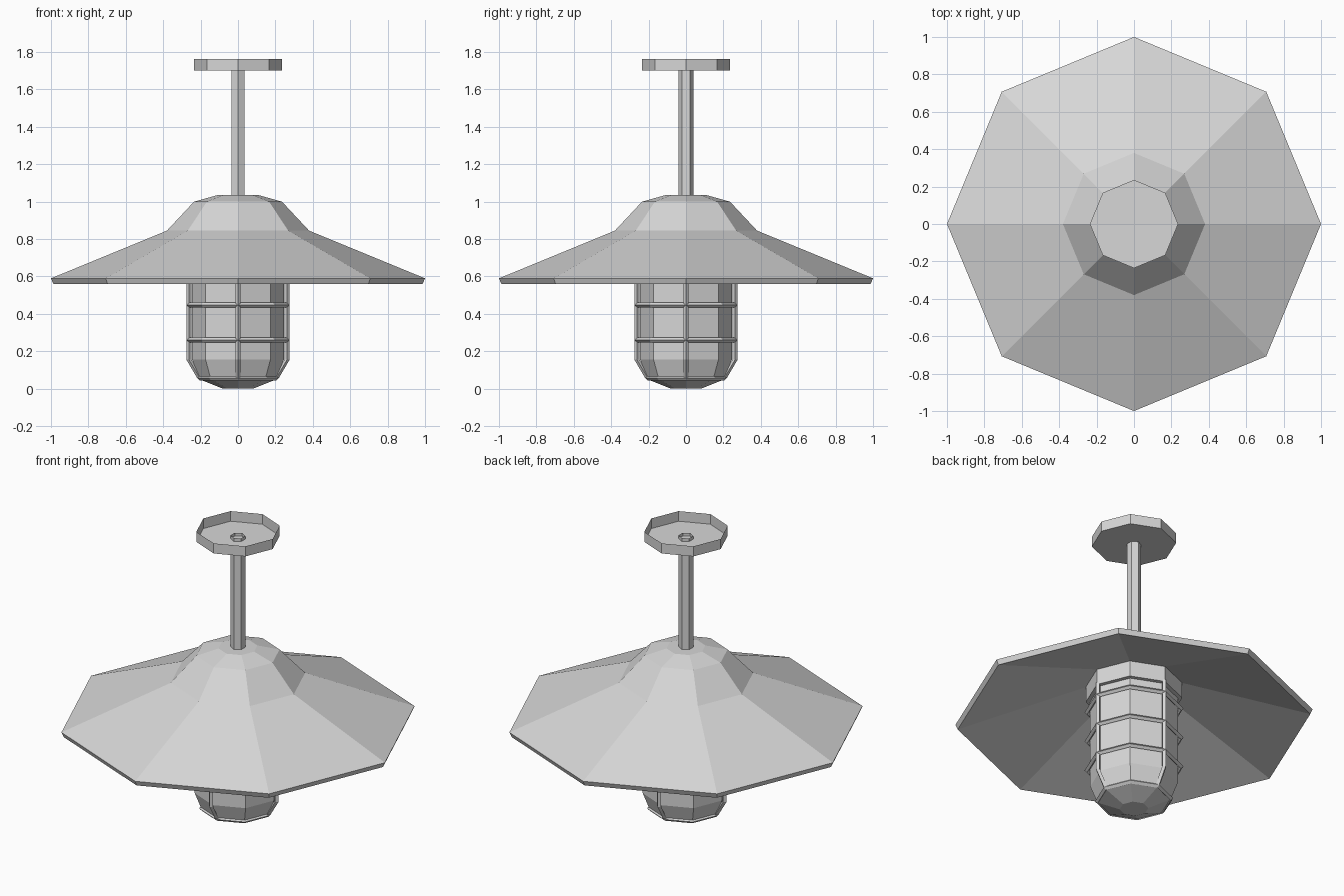
import bpy
import bmesh
from math import cos, sin, pi
from mathutils import Vector

cube = bpy.data.objects.get("Cube")
if cube:
    bpy.data.objects.remove(cube, do_unlink=True)

grey = bpy.data.materials.new("painted grey metal")
grey.use_nodes = True
colour = (0.68, 0.68, 0.68, 1)
grey.diffuse_color = colour
grey.node_tree.nodes["Principled BSDF"].inputs["Base Color"].default_value = colour

# Diamond cross-section shared by the cage hoops and bars
DIAMOND = ((-1, 0), (0, -1), (1, 0), (0, 1))


def finish(name, bm):
    bmesh.ops.recalc_face_normals(bm, faces=bm.faces)
    mesh = bpy.data.meshes.new(name)
    bm.to_mesh(mesh)
    bm.free()
    mesh.materials.append(grey)
    obj = bpy.data.objects.new(name, mesh)
    bpy.context.collection.objects.link(obj)
    return obj


def lathe(name, profile, sides=8, turn=0, cap_start=False, cap_end=False, closed=False):
    """Turn a (radius, height) profile, listed from bottom to top, into a faceted shell."""
    bm = bmesh.new()
    angles = [turn + 2 * pi * i / sides for i in range(sides)]
    rings = [[bm.verts.new((r * cos(a), r * sin(a), z)) for a in angles] for r, z in profile]
    pairs = list(zip(rings, rings[1:]))
    if closed:
        pairs.append((rings[-1], rings[0]))
    for low, high in pairs:
        for i in range(sides):
            j = (i + 1) % sides
            bm.faces.new((low[i], low[j], high[j], high[i]))
    if cap_start:
        bm.faces.new(rings[0][::-1])
    if cap_end:
        bm.faces.new(rings[-1])
    return finish(name, bm)


def cage_hoop(name, radius, z, t=0.014):
    """Octagonal hoop of diamond section."""
    return lathe(name, [(radius + a * t, z + b * t) for a, b in DIAMOND], closed=True)


def cage_bar(name, path, angle, t=0.014):
    """Diamond-section bar following a (radius, height) path in one vertical plane."""
    bm = bmesh.new()
    out = Vector((cos(angle), sin(angle), 0))
    side = Vector((-sin(angle), cos(angle), 0))
    rings = []
    for r, z in path:
        centre = out * r + Vector((0, 0, z))
        rings.append([bm.verts.new(centre + out * a * t + side * b * t) for a, b in DIAMOND])
    for low, high in zip(rings, rings[1:]):
        for i in range(4):
            j = (i + 1) % 4
            bm.faces.new((low[i], low[j], high[j], high[i]))
    bm.faces.new(rings[0][::-1])
    bm.faces.new(rings[-1])
    return finish(name, bm)


# Ceiling mount: shallow open dish, with the hanging tube poking through
lathe("ceiling_mount", [(0.236, 1.70), (0.236, 1.762)], cap_start=True)
lathe("hanging_tube", [(0.041, 1.03), (0.041, 1.72)], sides=6, turn=pi / 2)

# Wide shade: sloping underside, bevelled rim, skirt and domed crown
lathe("shade", [(0.26, 0.80), (0.987, 0.56), (1.0, 0.59), (0.38, 0.845), (0.235, 1.0),
                (0.11, 1.035)], cap_start=True, cap_end=True)

# Lamp holder and glass jar under the shade
lathe("lamp_holder", [(0.27, 0.70), (0.27, 0.81)], cap_start=True, cap_end=True)
lathe("glass_jar", [(0.08, 0.0), (0.205, 0.05), (0.245, 0.155), (0.245, 0.72)],
      cap_start=True, cap_end=True)

# Protective cage: three hoops around the jar, one at its foot, four bars
for i in range(3):
    cage_hoop(f"cage_hoop_{i + 1}", 0.263, 0.26 + 0.187 * i)
cage_hoop("cage_foot_hoop", 0.205, 0.058)
for i in range(4):
    cage_bar(f"cage_bar_{i + 1}", [(0.205, 0.058), (0.262, 0.155), (0.262, 0.71)], i * pi / 2)
